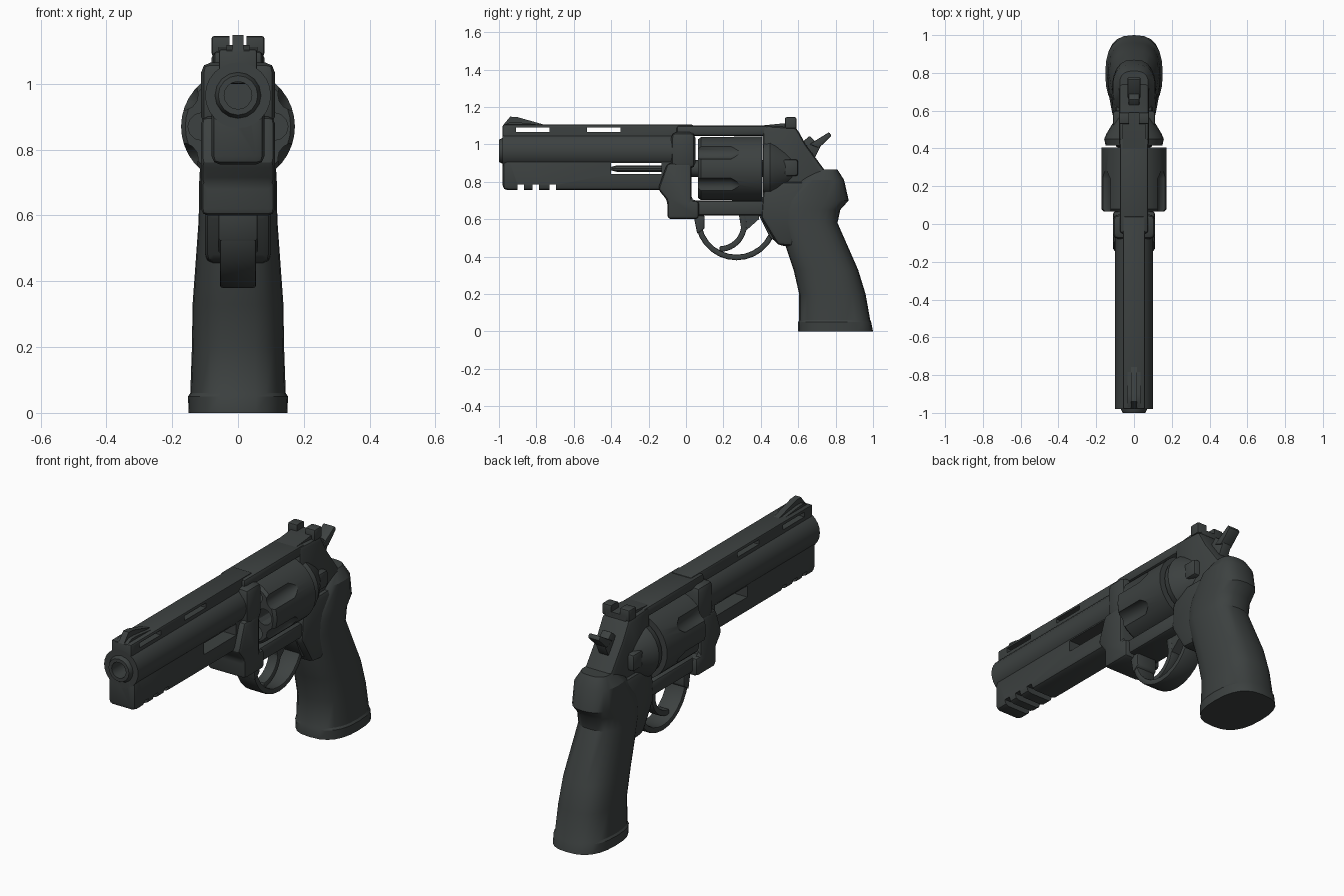
import bpy, bmesh
from math import sin, cos, pi, copysign

cube = bpy.data.objects.get("Cube")
if cube:
    bpy.data.objects.remove(cube, do_unlink=True)

steel = bpy.data.materials.new("dark_gunmetal")
steel.use_nodes = True
grey = (.046, .053, .052, 1)
steel.diffuse_color = grey
steel.node_tree.nodes["Principled BSDF"].inputs["Base Color"].default_value = grey


def activate(part):
    bpy.ops.object.select_all(action="DESELECT")
    part.select_set(True)
    bpy.context.view_layer.objects.active = part


def loft(name, rings, bevel=0):
    """Skin a list of equal-length point rings and cap both ends."""
    bm = bmesh.new()
    rows = [[bm.verts.new(point) for point in ring] for ring in rings]
    for low, high in zip(rows, rows[1:]):
        for i in range(len(low)):
            bm.faces.new((low[i - 1], low[i], high[i], high[i - 1]))
    bm.faces.new(rows[0])
    bm.faces.new(rows[-1])
    bmesh.ops.recalc_face_normals(bm, faces=bm.faces)
    mesh = bpy.data.meshes.new(name)
    bm.to_mesh(mesh)
    bm.free()
    mesh.materials.append(steel)
    part = bpy.data.objects.new(name, mesh)
    bpy.context.collection.objects.link(part)
    activate(part)
    if bevel:
        modifier = part.modifiers.new("rounded_edges", "BEVEL")
        modifier.width = bevel
        modifier.segments = 2
        bpy.ops.object.modifier_apply(modifier=modifier.name)
    bpy.ops.object.shade_smooth_by_angle()
    return part


def plate(name, outline, half, bevel=0):
    """Side outline of (y, z) points, thickened across x."""
    return loft(name, [[(x, y, z) for y, z in outline] for x in (-half, half)], bevel)


def box(name, front, back, bottom, top, half, bevel=0):
    outline = [(front, bottom), (back, bottom), (back, top), (front, top)]
    return plate(name, outline, half, bevel)


def circle(sides):
    return [(cos(2 * pi * i / sides), sin(2 * pi * i / sides)) for i in range(sides)]


def turned(name, stations, z, x=0, sides=24):
    """Round part along y from (y, radius) stations."""
    return loft(name, [[(x + r * c, y, z + r * s) for c, s in circle(sides)] for y, r in stations])


def band(name, y, z, inner, outer, start, end, half, bevel):
    """Curved strip between two radii, seen from the side."""
    steps = 14
    angles = [start + (end - start) * i / steps for i in range(steps + 1)]
    rim = [(y + outer * cos(a), z + outer * sin(a)) for a in angles]
    hollow = [(y + inner * cos(a), z + inner * sin(a)) for a in reversed(angles)]
    return plate(name, rim + hollow, half, bevel)


def cut(targets, cutters):
    for target in targets:
        activate(target)
        for cutter in cutters:
            modifier = target.modifiers.new("cut", "BOOLEAN")
            modifier.object = cutter
            modifier.solver = "EXACT"
            bpy.ops.object.modifier_apply(modifier=modifier.name)
        bpy.ops.object.shade_smooth_by_angle()
    for cutter in cutters:
        bpy.data.objects.remove(cutter, do_unlink=True)


bore = .965      # height of the barrel axis
axle = .87       # height of the cylinder axis
muzzle = -.98    # front end of the barrel
wide = .3        # reach of cutters that pass right through

# Barrel, underlug and muzzle collar
barrel = turned("barrel", [(muzzle, .1), (.03, .1)], bore)
underlug = box("underlug", muzzle, 0, .755, bore, .08, .025)
collar = turned("muzzle_ring", [(-1, .06), (muzzle, .07), (-.95, .07)], bore, sides=16)
cut([barrel, underlug, collar], [turned("bore", [(-2, .042), (-.75, .042)], bore, sides=16)])
cut([barrel, underlug], [box("slot", -.4, -.13, .84, .9, wide)])
cut([underlug], [box("notch", y, y + .035, .7, .785, wide) for y in (-.9, -.82, -.73)])
turned("ejector_rod", [(-.4, .01), (-.37, .018), (-.1, .018)], axle, sides=10)

# Ventilated top rib and front sight
rib = box("top_rib", muzzle, .04, 1, 1.105, .058, .008)
cut([rib], [box("vent", y, y + .18, 1.065, 1.09, wide) for y in (-.91, -.53)])
sight_outline = [(muzzle, 1.1), (-.94, 1.148), (-.9, 1.145), (-.74, 1.1)]
plate("front_sight", sight_outline, .016)
plate("front_sight_base", [(y, min(z, 1.118)) for y, z in sight_outline], .035)

# Frame around the cylinder window
plate("front_frame", [(-.15, .76), (-.1, .7), (-.1, .6), (.07, .6), (.07, .7),
                      (.03, .7), (.03, .9), (-.1, .9)], .112, .025)
box("frame_shoulder", -.08, .05, axle, 1.065, .112, .03)
box("top_strap", -.05, .46, 1.045, 1.1, .075, .015)
box("bottom_strap", 0, .46, .62, .7, .088, .015)
plate("rear_frame", [(.41, 1.1), (.59, 1.09), (.64, 1), (.75, .85), (.8, .75),
                     (.7, .6), (.41, .6)], .08, .02)
plate("lower_frame", [(.41, .75), (.52, .8), (.72, .8), (.76, .6), (.62, .45),
                      (.49, .46), (.4, .61)], .1, .025)
turned("recoil_shield", [(.415, .15), (.45, .158), (.48, .145), (.57, .09)], axle)
box("cylinder_latches", .5, .6, .83, .92, .112, .015)

# Fluted cylinder with six chambers
drum = turned("cylinder", [(.065, .16), (.08, .173), (.405, .173)], axle, sides=36)
cutters = []
for c, s in circle(6):
    cutters.append(turned("chamber", [(0, .042), (wide, .042)], axle + .11 * s, .11 * c, 12))
    # flutes sit midway between chambers
    cutters.append(turned("flute", [(0, .048), (.24, .048), (.29, .02)],
                          axle + .195 * c, .195 * s, 14))
cut([drum], cutters)
turned("cylinder_axle", [(0, .045), (.42, .045)], axle)

# Trigger guard and trigger
band("trigger_guard", .27, .6, .19, .22, pi, 2 * pi, .055, .008)
plate("guard_front_web", [(.04, .62), (.06, .52), (.1, .55), (.1, .62)], .06, .008)
plate("guard_rear_web", [(.38, .64), (.45, .5), (.51, .46), (.52, .64)], .06, .008)
band("trigger", .18, .57, .115, .145, -pi / 2, pi / 6, .028, .006)
plate("trigger_root", [(.28, .64), (.3, .52), (.39, .6), (.39, .64)], .026)

# Hammer
plate("hammer", [(.61, 1), (.66, 1.045), (.72, .99), (.69, .93), (.62, .93)], .028, .005)
plate("hammer_spur", [(.66, 1), (.7, 1.025), (.765, 1.065), (.778, 1.045), (.71, .98)], .034, .006)

# Rear sight with notch
plate("rear_sight_base", [(.4, 1.08), (.4, 1.1), (.52, 1.112), (.59, 1.112), (.59, 1.08)], .06)
rear_sight = box("rear_sight", .53, .59, 1.085, 1.145, .08, .007)
cut([rear_sight], [box("sight_notch", .4, .7, 1.112, 2, .026)])


# Grip: rounded sections from the butt up to the hump behind the frame
def grip_ring(z, front, back, half):
    depth = (back - front) / 2
    return [(half * copysign(abs(c) ** .75, c), front + depth + depth * copysign(abs(s) ** .8, s), z)
            for c, s in circle(24)]


sections = [(0, .6, 1, .15), (.05, .6, .99, .152), (.06, .605, .985, .145), (.2, .605, .96, .14),
            (.33, .575, .92, .138), (.58, .49, .81, .12), (.65, .49, .825, .118),
            (.7, .5, .87, .118), (.81, .6, .845, .112), (.865, .68, .81, .075)]
loft("grip", [grip_ring(*section) for section in sections])
